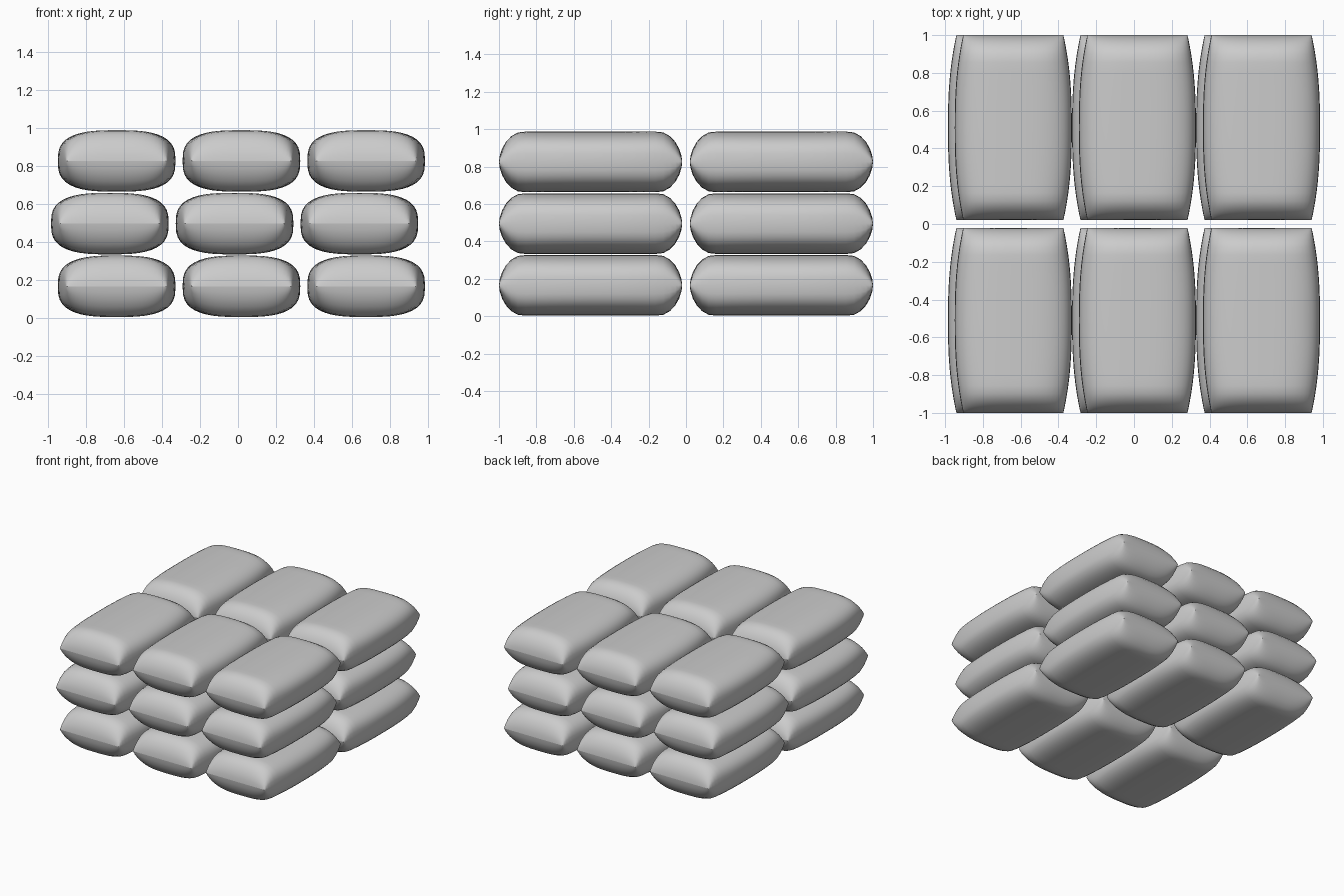
import bpy, bmesh, math

if "Cube" in bpy.data.objects:
    bpy.data.objects.remove(bpy.data.objects["Cube"])

HALF_X, HALF_Y, HALF_Z = 0.31, 0.49, 0.162
END_X = 0.265      # half width at the straight sewn ends
END_R = 0.13       # length of the rounded ends
N = 24


def sack_point(s, t, side):
    """Point on one half of the sack, s and t from -1 to 1."""
    u = math.sin(s * math.pi / 2)
    v = math.sin(t * math.pi / 2)
    width = END_X + (HALF_X - END_X) * (1 - abs(v) ** 2.5)
    across = max(0, 1 - abs(u) ** 2.9) ** (1 / 2.9)
    d = min(1, (1 - abs(v)) * HALF_Y / END_R)
    along = max(0, 1 - (1 - d) ** 2) ** 0.58
    return (u * width, v * HALF_Y, side * HALF_Z * across * along)


def make_sack_mesh():
    bm = bmesh.new()
    for side in (1, -1):
        grid = [[bm.verts.new(sack_point(2 * i / N - 1, 2 * j / N - 1, side))
                 for j in range(N + 1)] for i in range(N + 1)]
        for i in range(N):
            for j in range(N):
                quad = [grid[i][j], grid[i + 1][j], grid[i + 1][j + 1], grid[i][j + 1]]
                bm.faces.new(quad if side > 0 else quad[::-1])
    # sew the two halves together along the rim
    bmesh.ops.remove_doubles(bm, verts=bm.verts, dist=0.0005)
    bmesh.ops.recalc_face_normals(bm, faces=bm.faces)
    for f in bm.faces:
        f.smooth = True
    # sharp seam on both ends
    for e in bm.edges:
        if all(abs(abs(v.co.y) - HALF_Y) < 1e-4 for v in e.verts):
            e.smooth = False
    mesh = bpy.data.meshes.new("sack")
    bm.to_mesh(mesh)
    bm.free()
    return mesh


# Three layers of six sacks, the middle layer shifted sideways
sack = make_sack_mesh()
for layer, shift in enumerate((0.018, -0.018, 0.018)):
    for col in (-1, 0, 1):
        for row in (-1, 1):
            ob = bpy.data.objects.new(f"sack_layer{layer + 1}", sack)
            ob.location = (col * 0.657 + shift, row * 0.51, HALF_Z + 0.003 + layer * 0.33)
            bpy.context.collection.objects.link(ob)
